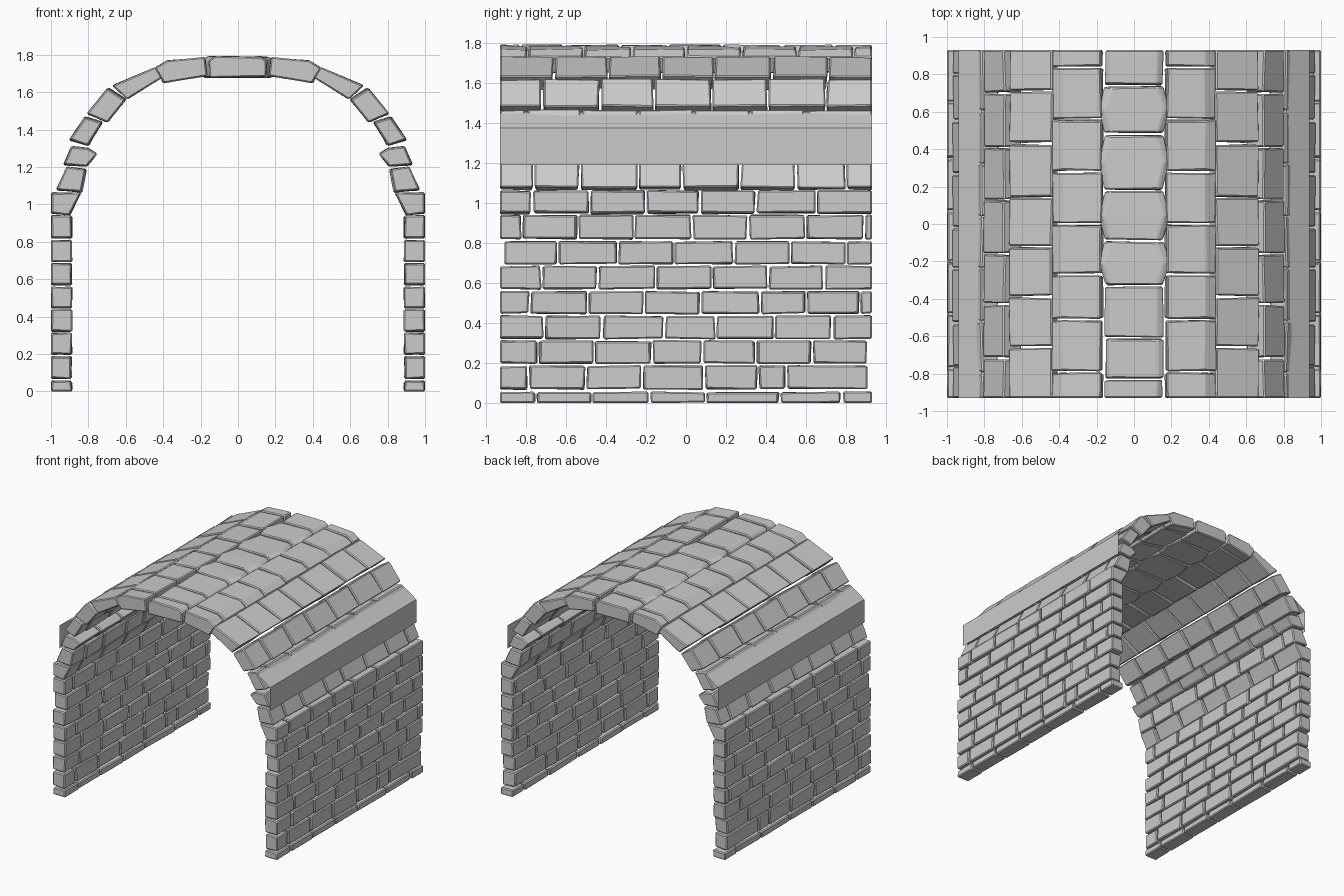
import bpy, bmesh, random

if "Cube" in bpy.data.objects:
    bpy.data.objects.remove(bpy.data.objects["Cube"])

random.seed(4)
Y = 0.93      # half depth of the vault
GAP = 0.006   # half of a joint between neighbouring bricks

stone = bpy.data.materials.new("grey stone")
stone.diffuse_color = (0.6, 0.6, 0.6, 1)
stone.use_nodes = True
stone.node_tree.nodes["Principled BSDF"].inputs["Base Color"].default_value = stone.diffuse_color


def finish(name, bm, mirror):
    me = bpy.data.meshes.new(name)
    bm.to_mesh(me)
    bm.free()
    me.materials.append(stone)
    ob = bpy.data.objects.new(name, me)
    bpy.context.collection.objects.link(ob)
    if mirror:
        ob.modifiers.new("Mirror", 'MIRROR').use_mirror_merge = False
    return ob


def add_brick(bm, profile, y0, y1, bulge=0.0):
    """Loft an x-z profile along y, with slightly uneven hand-cut corners."""
    j = lambda a=0.005: random.uniform(-a, a)
    stations = [(y0, 0), (y1, 0)]
    if bulge:
        stations.insert(1, ((y0 + y1) / 2, bulge))
    rings = []
    for y, b in stations:
        ring = []
        for x, z in profile:
            yy = y if abs(y) >= Y else y + j()
            xx = x + (b if x > 0 else -b)
            ring.append(bm.verts.new((max(-1, min(1, xx + j())), yy, max(0, z + j(0.004)))))
        rings.append(ring)
    n = len(profile)
    for a, c in zip(rings, rings[1:]):
        for i in range(n):
            bm.faces.new((a[i], a[(i + 1) % n], c[(i + 1) % n], c[i]))
    bm.faces.new(rings[0])
    bm.faces.new(rings[-1])


def course(name, profile, joints, mirror=True, bulge_from=None):
    """One row of bricks running from front to back, split at the joints."""
    bm = bmesh.new()
    cuts = [-Y] + sorted(joints) + [Y]
    for a, b in zip(cuts, cuts[1:]):
        y0 = a if a == -Y else a + GAP
        y1 = b if b == Y else b - GAP
        if y1 - y0 < 0.015:
            continue
        bulge = 0.035 if bulge_from is not None and a >= bulge_from and b < Y else 0
        add_brick(bm, profile, y0, y1, bulge)
    bmesh.ops.recalc_face_normals(bm, faces=bm.faces)
    sharp = [e for e in bm.edges if e.calc_face_angle(0) > 0.5]
    bmesh.ops.bevel(bm, geom=sharp, offset=0.007, segments=1,
                    affect='EDGES', clamp_overlap=True)
    # keep the cut ends, foot and outer sides flush
    for v in bm.verts:
        v.co.y = max(-Y, min(Y, v.co.y))
        v.co.x = max(-1, min(1, v.co.x))
        v.co.z = max(0, v.co.z)
    return finish(name, bm, mirror)


# Straight wall courses: bottom, top, joints along y
walls = [
    (0.0, 0.055, [-.75, -.47, -.18, .1, .47, .78]),
    (0.07, 0.187, [-.79, -.5, -.22, .09, .36, .5, .91]),
    (0.198, 0.312, [-.74, -.46, -.17, .08, .35, .63, .91]),
    (0.322, 0.437, [-.71, -.42, -.11, .15, .44, .73]),
    (0.447, 0.558, [-.78, -.49, -.21, .075, .37, .6, .87]),
    (0.57, 0.685, [-.72, -.44, -.15, .13, .41, .69]),
    (0.695, 0.808, [-.91, -.64, -.34, -.06, .24, .52, .8]),
    (0.82, 0.94, [-.82, -.54, -.26, .03, .31, .6, .89]),
]
for k, (z0, z1, joints) in enumerate(walls):
    course(f"wall_course_{k + 1}",
           [(.89, z0), (1, z0), (1, z1), (.89, z1)], joints)

# Curved vault courses: x-z profile on the right side, joints along y
vault = [
    ([(.9, .945), (1, .952), (1, 1.062), (.84, 1.062)],
     [-.77, -.48, -.2, .07, .35, .65]),
    ([(.835, 1.065), (.97, 1.078), (.912, 1.2), (.812, 1.188)],
     [-.76, -.53, -.24, -.02, .27, .55, .8]),
    ([(.81, 1.205), (.932, 1.212), (.89, 1.31), (.8, 1.3), (.755, 1.27)],
     [-.66, -.38, -.1, .18, .46, .74]),
    ([(.80, 1.315), (.9, 1.345), (.815, 1.468), (.725, 1.44)],
     [-.8, -.52, -.24, .04, .32, .6]),
    ([(.7, 1.44), (.805, 1.485), (.695, 1.622), (.6, 1.56)],
     [-.72, -.43, -.16, .13, .41, .7]),
    ([(.59, 1.565), (.67, 1.635), (.44, 1.732), (.405, 1.68)],
     [-.66, -.39, -.12, .14, .43, .71]),
    ([(.4, 1.65), (.44, 1.73), (.38, 1.768), (.175, 1.785), (.165, 1.69)],
     [-.79, -.51, -.27, 0, .28, .56, .84]),
]
for k, (profile, joints) in enumerate(vault):
    course(f"vault_course_{k + 1}", profile, joints)

# Crown course, its bricks bulging sideways toward the back
course("crown_course",
       [(-.15, 1.68), (.15, 1.68), (.155, 1.77), (.125, 1.79), (-.125, 1.79), (-.155, 1.77)],
       [-.83, -.61, -.33, -.09, .18, .48, .74], mirror=False, bulge_from=-.34)

# Thin smooth ledge sheet along each haunch, open at both ends
bm = bmesh.new()
rows = [[bm.verts.new((x, y, z)) for y in (-Y, Y)]
        for x, z in [(.937, 1.19), (.937, 1.375), (.815, 1.455)]]
for a, b in zip(rows, rows[1:]):
    bm.faces.new((a[0], a[1], b[1], b[0]))
finish("haunch_ledge", bm, True)
